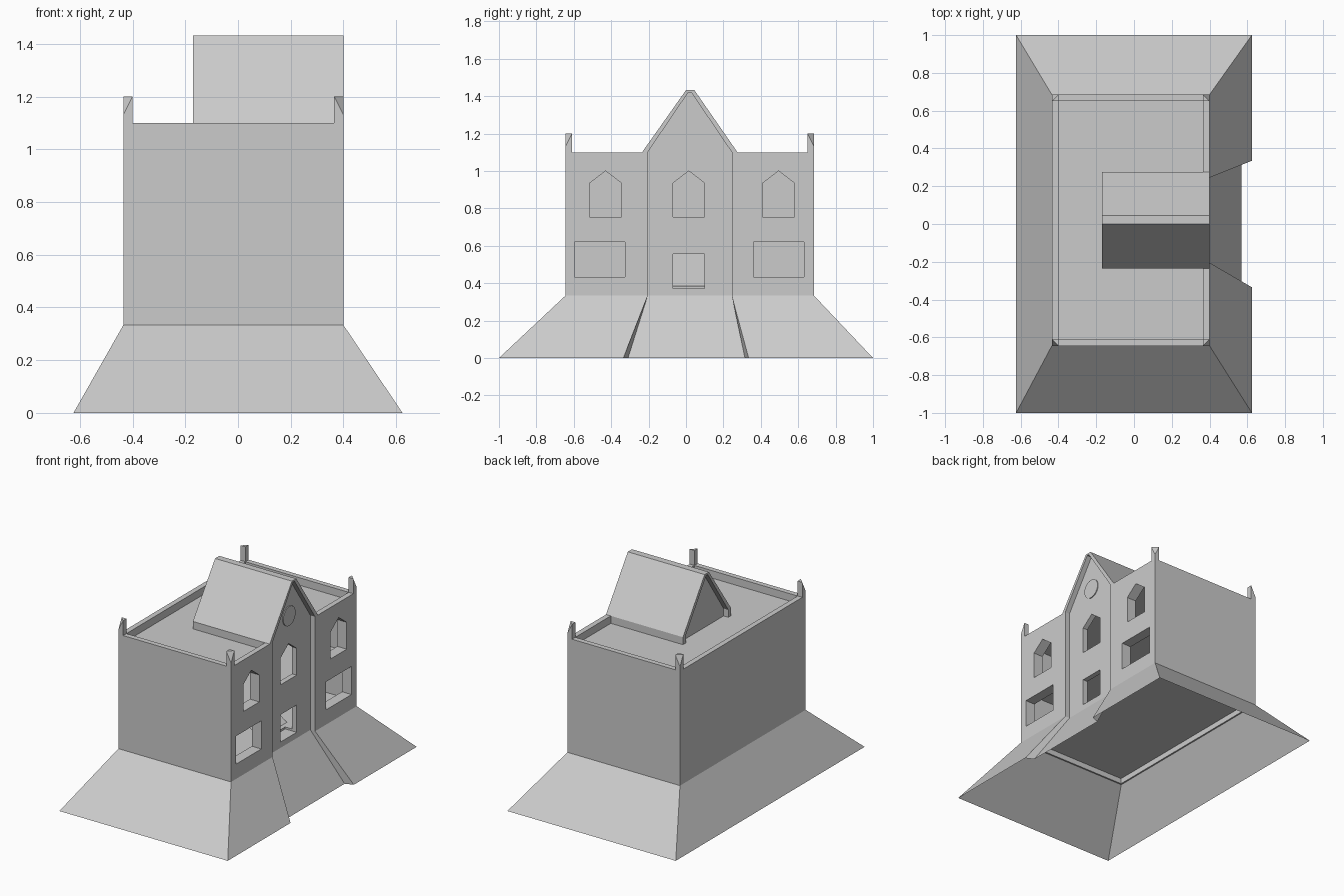
import bpy, bmesh, math

if "Cube" in bpy.data.objects:
    bpy.data.objects.remove(bpy.data.objects["Cube"])

stone = bpy.data.materials.new("grey stone")
stone.diffuse_color = (0.6, 0.6, 0.6, 1)
stone.use_nodes = True
stone.node_tree.nodes["Principled BSDF"].inputs["Base Color"].default_value = stone.diffuse_color

# Main dimensions
X0, X1, Y0, Y1 = -0.435, 0.40, -0.645, 0.685
ZB, ZT, T = 0.333, 1.10, 0.035
YM = 0.02                      # centre line of the gable bay
BAY = (-0.205, 0.245)


def finish(name, bm, fix=True):
    if fix:
        bmesh.ops.recalc_face_normals(bm, faces=bm.faces[:])
    me = bpy.data.meshes.new(name)
    bm.to_mesh(me)
    bm.free()
    ob = bpy.data.objects.new(name, me)
    bpy.context.collection.objects.link(ob)
    me.materials.append(stone)
    return ob


def prism(name, pts, xa, xb):
    """Extrude a (y, z) outline along x."""
    bm = bmesh.new()
    a = [bm.verts.new((xa, y, z)) for y, z in pts]
    b = [bm.verts.new((xb, y, z)) for y, z in pts]
    bm.faces.new(a)
    bm.faces.new(b)
    for i in range(len(pts)):
        j = (i + 1) % len(pts)
        bm.faces.new((a[i], a[j], b[j], b[i]))
    return finish(name, bm)


def box(name, x, y, z):
    return prism(name, [(y[0], z[0]), (y[1], z[0]), (y[1], z[1]), (y[0], z[1])], x[0], x[1])


def cut(target, cutter):
    cutter.hide_render = True
    m = target.modifiers.new("cut", 'BOOLEAN')
    m.operation, m.solver, m.object = 'DIFFERENCE', 'EXACT', cutter
    bpy.context.view_layer.objects.active = target
    bpy.ops.object.modifier_apply(modifier=m.name)
    bpy.data.objects.remove(cutter, do_unlink=True)


# Hollow body: parapet recess, storeys, underside and recessed centre bay
body = box("body", (X0, X1), (Y0, Y1), (ZB, ZT))
inner_y = (Y0 + T, Y1 - T)
cut(body, box("roof_cut", (X0 + T, X1 - T), inner_y, (1.05, 1.3)))
cut(body, box("upper_room_cut", (X0 + T, X1 - 2 * T), inner_y, (0.70, 1.035)))
cut(body, box("lower_room_cut", (X0 + T, X1 - 2 * T), inner_y, (0.385, 0.685)))
cut(body, box("under_cut", (X0 + 0.01, X1 - 2 * T), (Y0 + 0.01, Y1 - 0.01), (0.2, 0.37)))
cut(body, box("bay_cut", (X1 - T, 0.6), BAY, (0.2, 1.3)))

# Pointed upper windows, wide lower windows and door
for c in (-0.43, 0.015, 0.495):
    w = 0.085
    cut(body, prism("window_cut", [(c - w, 0.755), (c + w, 0.755), (c + w, 0.935),
                                   (c, 1.0), (c - w, 0.935)], 0.28, 0.6))
for y in ((-0.595, -0.325), (0.36, 0.63)):
    cut(body, box("wide_window_cut", (0.28, 0.6), y, (0.432, 0.62)))
cut(body, box("door_cut", (0.28, 0.6), (-0.07, 0.10), (0.372, 0.555)))

# Sloping stair inside the doorway
bm = bmesh.new()
bm.faces.new([bm.verts.new(v) for v in ((0.25, -0.13, 0.385), (0.25, 0.16, 0.385),
                                        (-0.15, 0.16, 0.685), (-0.15, -0.13, 0.685))])
finish("inner_ramp", bm, False)

# Gable roof with recessed ends
gable = prism("gable_roof", [(-0.235, 1.045), (0.275, 1.045), (0.275, ZT), (0.045, 1.432),
                             (0.0, 1.432), (-0.235, ZT)], -0.17, X1)
inner = [(BAY[0], 1.0), (BAY[1], 1.0), (BAY[1], ZT), (YM + 0.008, 1.42),
         (YM - 0.008, 1.42), (BAY[0], ZT)]
cut(gable, prism("gable_front_cut", inner, X1 - T, 0.5))
cut(gable, prism("gable_back_cut", inner, -0.3, -0.17 + T))

# Round plate on the gable
prism("gable_disc", [(0.015 + 0.065 * math.cos(i * math.pi / 12),
                      1.185 + 0.065 * math.sin(i * math.pi / 12)) for i in range(24)],
      X1 - T - 0.001, X1 - T + 0.006)

# Corner posts with the outer top corner cut off
for sx, x in ((1, X0), (-1, X1)):
    for sy, y in ((1, Y0), (-1, Y1)):
        bm = bmesh.new()
        xi, yi = x + sx * T, y + sy * T
        plan = [(x, y), (xi, y), (xi, yi), (x, yi)]
        b = [bm.verts.new((p, q, 1.04 if i == 2 else ZT)) for i, (p, q) in enumerate(plan)]
        t = [bm.verts.new((p, q, 1.13 if i == 0 else 1.2)) for i, (p, q) in enumerate(plan)]
        for i in range(4):
            j = (i + 1) % 4
            bm.faces.new((b[i], b[j], t[j], t[i]))
        bm.faces.new((t[0], t[1], t[3]))
        bm.faces.new((t[1], t[2], t[3]))
        finish("corner_post", bm)

# Flared skirt, open below, with a stepped-back centre on the right side
BX, BY, CX = 0.624, 1.0, 0.57
quads = [
    [(-BX, -BY, 0), (BX, -BY, 0), (X1, Y0, ZB), (X0, Y0, ZB)],
    [(BX, BY, 0), (-BX, BY, 0), (X0, Y1, ZB), (X1, Y1, ZB)],
    [(-BX, BY, 0), (-BX, -BY, 0), (X0, Y0, ZB), (X0, Y1, ZB)],
    [(BX, -BY, 0), (BX, -0.335, 0), (X1, BAY[0], ZB), (X1, Y0, ZB)],
    [(BX, 0.335, 0), (BX, BY, 0), (X1, Y1, ZB), (X1, BAY[1], ZB)],
    [(CX, -0.31, 0), (CX, 0.315, 0), (X1 - T, BAY[1], ZB), (X1 - T, BAY[0], ZB)],
    [(BX, -0.335, 0), (CX, -0.31, 0), (X1 - T, BAY[0], ZB), (X1, BAY[0], ZB)],
    [(CX, 0.315, 0), (BX, 0.335, 0), (X1, BAY[1], ZB), (X1 - T, BAY[1], ZB)],
]
bm = bmesh.new()
for q in quads:
    bm.faces.new([bm.verts.new(v) for v in q])
bmesh.ops.remove_doubles(bm, verts=bm.verts[:], dist=1e-4)
finish("flared_skirt", bm, False)
